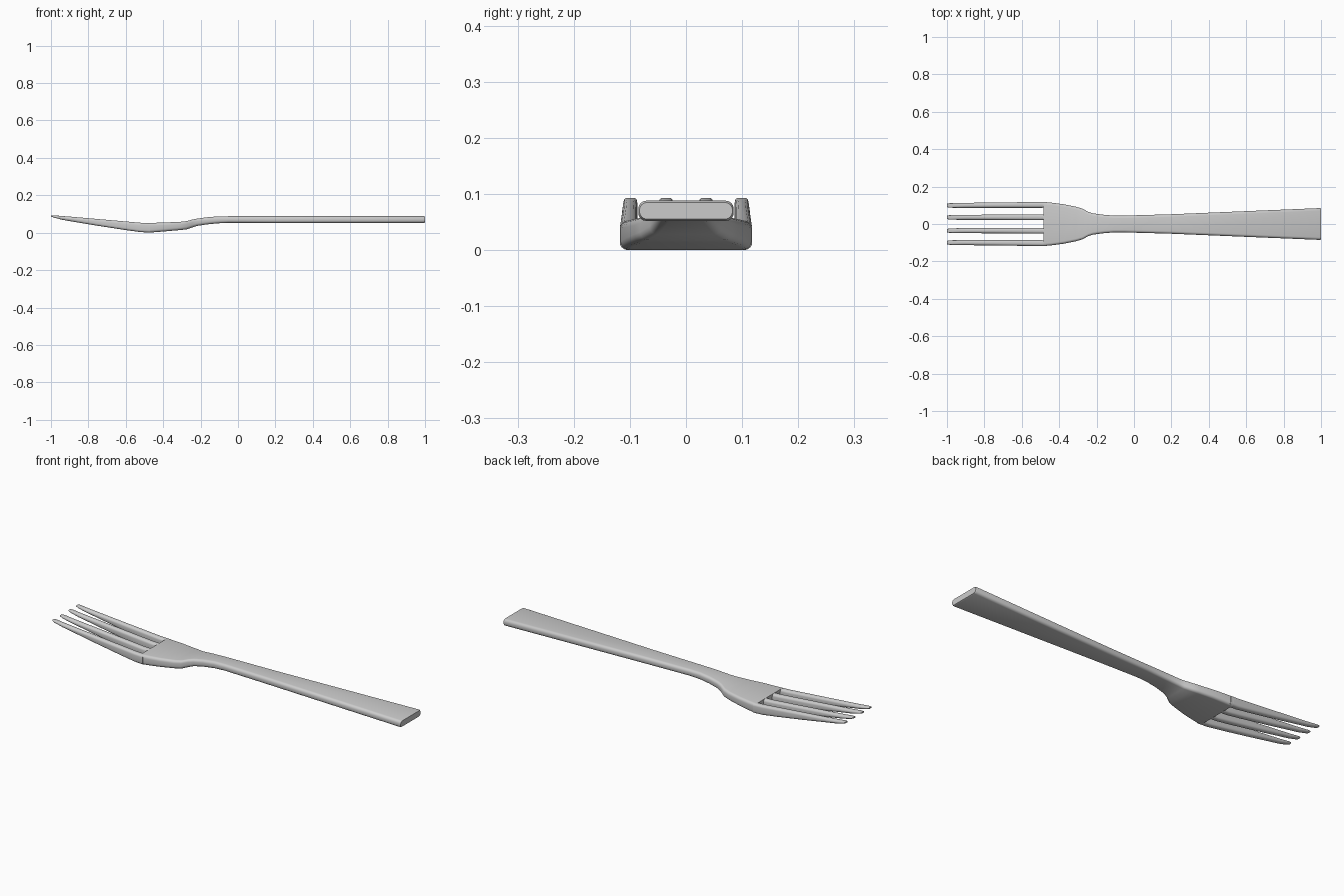
import bpy, bmesh, math

if "Cube" in bpy.data.objects:
    bpy.data.objects.remove(bpy.data.objects["Cube"])


def section(x, yc, hw, z0, z1, r, seg=4):
    """Rounded rectangle in the YZ plane at x."""
    r = min(r, hw * 0.98, (z1 - z0) * 0.49)
    pts = []
    for i, (sy, sz) in enumerate([(1, 1), (-1, 1), (-1, -1), (1, -1)]):
        cy = yc + sy * (hw - r)
        cz = (z1 - r) if sz > 0 else (z0 + r)
        for k in range(seg + 1):
            a = math.pi / 2 * (i + k / seg)
            pts.append((x, cy + r * math.cos(a), cz + r * math.sin(a)))
    return pts


def loft(name, sections):
    bm = bmesh.new()
    rings = [[bm.verts.new(p) for p in s] for s in sections]
    for a, b in zip(rings, rings[1:]):
        n = len(a)
        for i in range(n):
            bm.faces.new((a[i], a[(i + 1) % n], b[(i + 1) % n], b[i]))
    bm.faces.new(rings[0])
    bm.faces.new(rings[-1])
    bmesh.ops.recalc_face_normals(bm, faces=bm.faces)
    me = bpy.data.meshes.new(name)
    bm.to_mesh(me)
    bm.free()
    ob = bpy.data.objects.new(name, me)
    bpy.context.collection.objects.link(ob)
    bpy.context.view_layer.objects.active = ob
    ob.select_set(True)
    bpy.ops.object.shade_smooth_by_angle(angle=math.radians(35))
    ob.select_set(False)
    return ob


# Handle, neck and head: x, half width, bottom z, top z
body = [
    (1.00, 0.083, 0.055, 0.085), (0.994, 0.085, 0.052, 0.088),
    (0.20, 0.052, 0.052, 0.088), (-0.05, 0.045, 0.053, 0.088),
    (-0.11, 0.045, 0.050, 0.087), (-0.17, 0.050, 0.044, 0.082),
    (-0.22, 0.057, 0.036, 0.075), (-0.245, 0.065, 0.028, 0.070),
    (-0.275, 0.082, 0.018, 0.062), (-0.31, 0.092, 0.014, 0.058),
    (-0.38, 0.106, 0.008, 0.055), (-0.44, 0.114, 0.003, 0.053),
    (-0.485, 0.118, 0.0, 0.052),
]
loft("handle_and_head", [section(x, 0, w, a, b, 0.014) for x, w, a, b in body])

# Tines: x, half width, bottom z, top z
tine = [
    (-0.47, 0.0155, 0.001, 0.051), (-0.52, 0.0155, 0.003, 0.053),
    (-0.60, 0.015, 0.014, 0.060), (-0.75, 0.014, 0.037, 0.073),
    (-0.90, 0.0135, 0.062, 0.086), (-0.94, 0.013, 0.069, 0.089),
    (-0.985, 0.012, 0.081, 0.093), (-1.00, 0.009, 0.086, 0.093),
]
for name, root, tip in [("outer_tine", 0.1025, 0.099), ("inner_tine", 0.036, 0.0355)]:
    for side in (-1, 1):
        loft(f"{name}_{'left' if side < 0 else 'right'}",
             [section(x, side * (root + (tip - root) * (-0.47 - x) / 0.53), w, a, b, 0.012)
              for x, w, a, b in tine])
